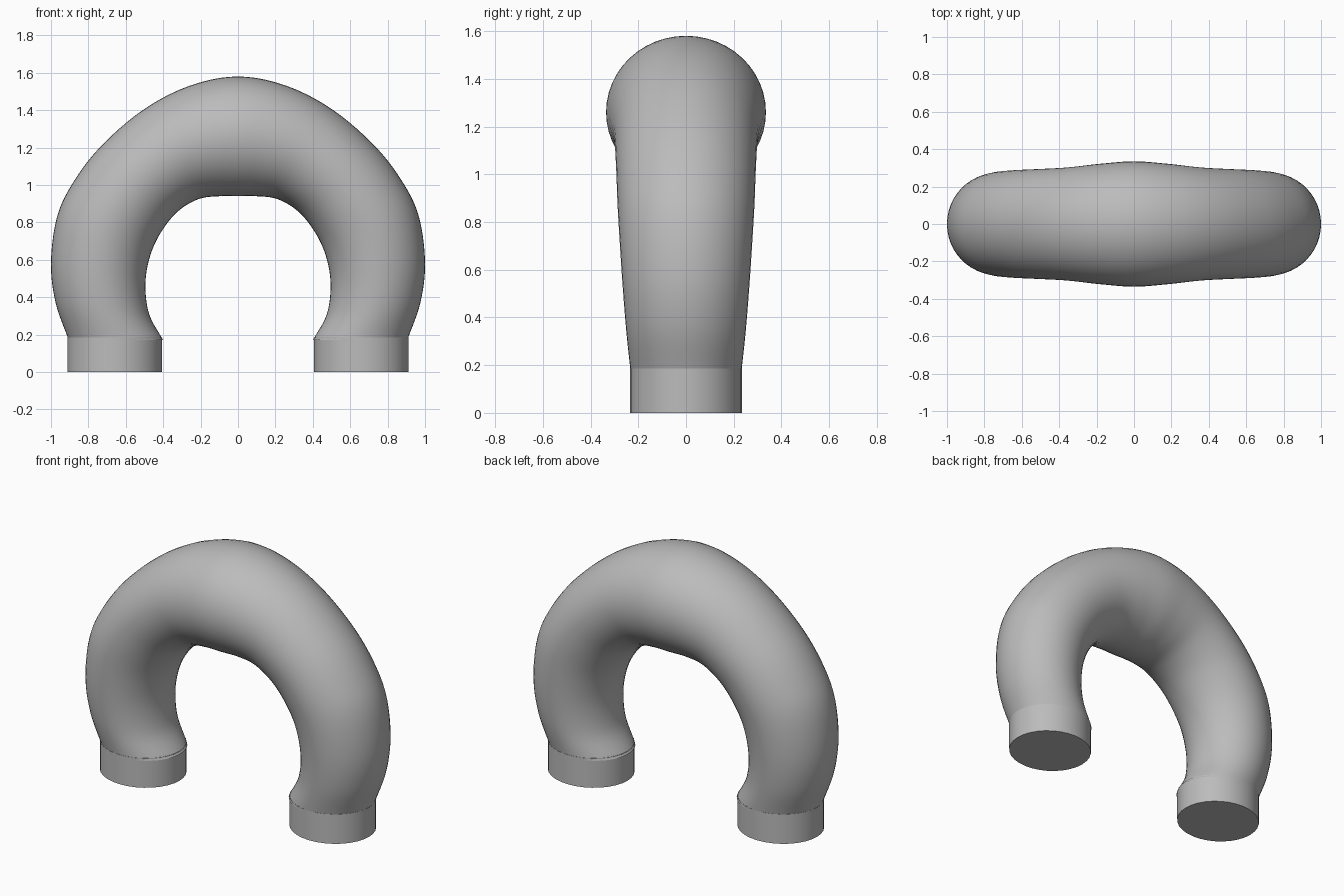
import bpy
import bmesh
import math
from mathutils import Vector

cube = bpy.data.objects.get("Cube")
if cube:
    bpy.data.objects.remove(cube, do_unlink=True)

grey = bpy.data.materials.new("plain grey")
grey.use_nodes = True
colour = (0.5, 0.5, 0.5, 1)
grey.diffuse_color = colour
grey.node_tree.nodes["Principled BSDF"].inputs["Base Color"].default_value = colour

SIDES = 48
STEPS = 6
CUFF_TOP = 0.185

# Half of the arch, foot to crown: outer x, outer z, inner x, inner z, half depth
STATIONS = [
    (0.905, 0.17, 0.40, 0.17, 0.232),
    (0.975, 0.37, 0.475, 0.31, 0.25),
    (1.0, 0.58, 0.495, 0.47, 0.265),
    (0.97, 0.82, 0.47, 0.62, 0.278),
    (0.89, 1.0, 0.41, 0.75, 0.287),
    (0.74, 1.2, 0.32, 0.86, 0.293),
    (0.51, 1.4, 0.21, 0.925, 0.302),
    (0.26, 1.53, 0.10, 0.94, 0.322),
    (0, 1.58, 0, 0.94, 0.335),
]


def spline(points):
    """Smooth curve through all points, of any dimension."""
    points = [Vector(p) for p in points]
    padded = [2 * points[0] - points[1], *points, 2 * points[-1] - points[-2]]
    result = []
    for a, b, c, d in zip(padded, padded[1:], padded[2:], padded[3:]):
        for i in range(STEPS):
            t = i / STEPS
            result.append(b + (c - a) * t / 2 + (a * 2 - b * 5 + c * 4 - d) * t**2 / 2
                          + (b * 3 - a - c * 3 + d) * t**3 / 2)
    return result + [points[-1]]


def finish(bm, name):
    bmesh.ops.recalc_face_normals(bm, faces=bm.faces)
    mesh = bpy.data.meshes.new(name)
    bm.to_mesh(mesh)
    bm.free()
    mesh.materials.append(grey)
    obj = bpy.data.objects.new(name, mesh)
    bpy.context.collection.objects.link(obj)
    bpy.ops.object.select_all(action="DESELECT")
    obj.select_set(True)
    bpy.context.view_layer.objects.active = obj
    bpy.ops.object.shade_smooth_by_angle(angle=math.radians(40))
    return obj


# Arched tube: oval sections lofted along the mirrored stations
mirrored = [(-a, b, -c, d, e) for a, b, c, d, e in STATIONS[-2::-1]]
bm = bmesh.new()
rings = []
for ox, oz, ix, iz, depth in spline(STATIONS + mirrored):
    outer, inner = Vector((ox, 0, oz)), Vector((ix, 0, iz))
    ring = []
    for k in range(SIDES):
        angle = math.tau * k / SIDES
        point = (outer + inner) / 2 + (outer - inner) / 2 * math.cos(angle)
        point.y = depth * math.sin(angle)
        ring.append(bm.verts.new(point))
    rings.append(ring)
for low, high in zip(rings, rings[1:]):
    for k in range(SIDES):
        n = (k + 1) % SIDES
        bm.faces.new((low[k], low[n], high[n], high[k]))
finish(bm, "arched_tube")

# Straight oval cuffs under both feet
for name, side in (("left_cuff", 1), ("right_cuff", -1)):
    bm = bmesh.new()
    bmesh.ops.create_cone(bm, cap_ends=True, segments=32, radius1=1, radius2=1, depth=1)
    bmesh.ops.scale(bm, vec=(0.253, 0.235, CUFF_TOP), verts=bm.verts)
    bmesh.ops.translate(bm, vec=(side * 0.659, 0, CUFF_TOP / 2), verts=bm.verts)
    finish(bm, name)
